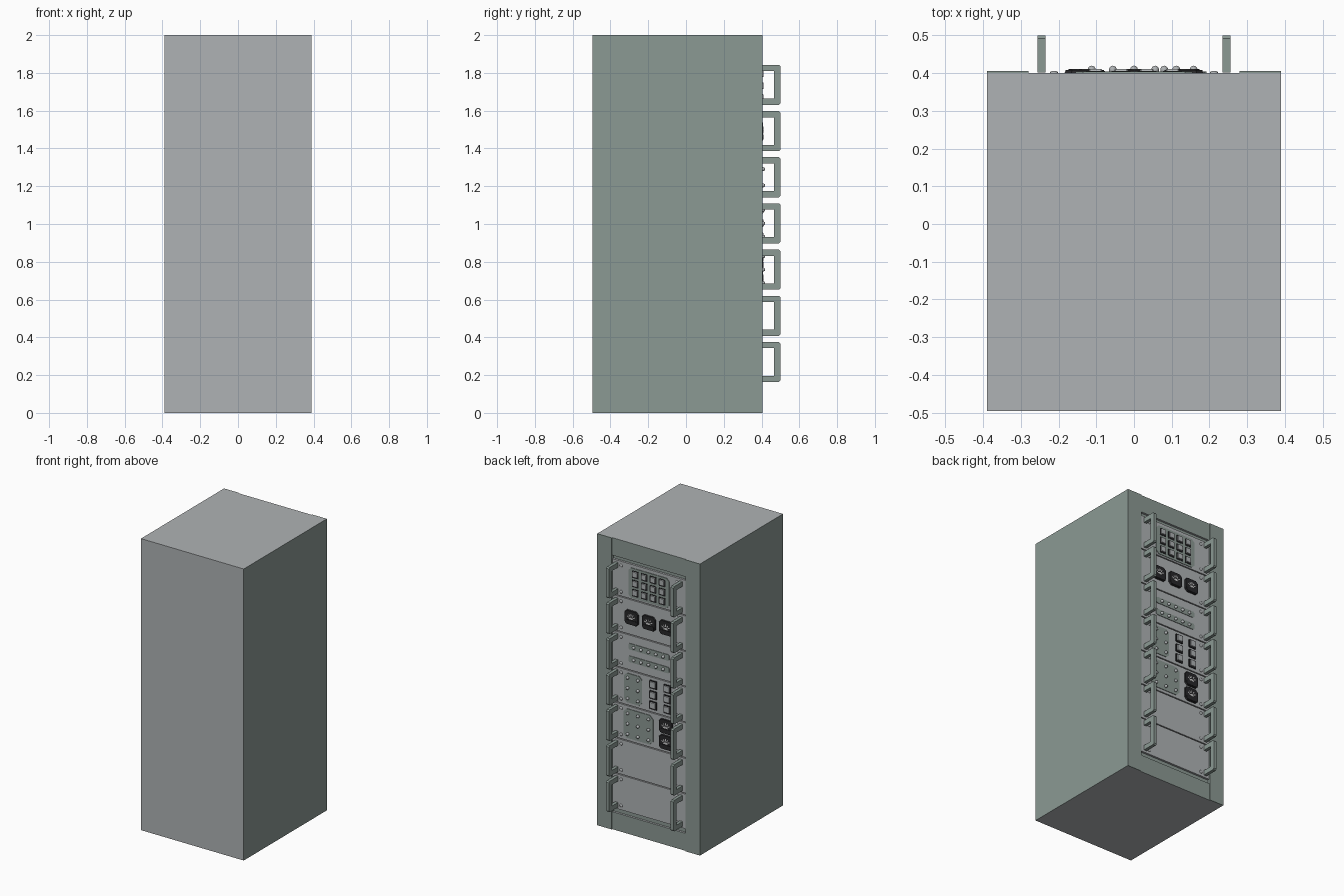
import bpy, bmesh, math
from mathutils import Matrix, Vector

if "Cube" in bpy.data.objects:
    bpy.data.objects.remove(bpy.data.objects["Cube"])


def material(name, rgb):
    m = bpy.data.materials.new(name)
    m.diffuse_color = (*rgb, 1)
    m.use_nodes = True
    m.node_tree.nodes["Principled BSDF"].inputs["Base Color"].default_value = m.diffuse_color
    return m


GREY = material("light grey", (0.43, 0.45, 0.46))
GREEN = material("grey green", (0.26, 0.32, 0.295))
BLACK = material("black", (0.02, 0.02, 0.022))
WHITE = material("dial white", (0.6, 0.6, 0.6))

FACE = 0.40      # plane of the equipment panels, facing +y
PITCH = 0.2445   # panel spacing
MID = 1.003      # height of the middle panel


def finish(name, bm, *mats):
    bmesh.ops.recalc_face_normals(bm, faces=bm.faces)
    me = bpy.data.meshes.new(name)
    bm.to_mesh(me)
    bm.free()
    for m in mats:
        me.materials.append(m)
    ob = bpy.data.objects.new(name, me)
    bpy.context.collection.objects.link(ob)
    return ob


def add_box(bm, x0, x1, y0, y1, z0, z1):
    size = Matrix.Diagonal((x1 - x0, y1 - y0, z1 - z0, 1))
    mid = Matrix.Translation(((x0 + x1) / 2, (y0 + y1) / 2, (z0 + z1) / 2))
    return bmesh.ops.create_cube(bm, size=1, matrix=mid @ size)


def add_prism(bm, points, y0, y1, top=1.0, mat=0):
    """Extrude an x-z outline along y, scaling the outer end by top."""
    n = len(points)
    cx = sum(p[0] for p in points) / n
    cz = sum(p[1] for p in points) / n
    a = [bm.verts.new((x, y0, z)) for x, z in points]
    b = [bm.verts.new((cx + (x - cx) * top, y1, cz + (z - cz) * top)) for x, z in points]
    faces = [bm.faces.new(a), bm.faces.new(b)]
    faces += [bm.faces.new((a[i], a[(i + 1) % n], b[(i + 1) % n], b[i])) for i in range(n)]
    for f in faces:
        f.material_index = mat


def chamfered(x, z, w, h, c):
    """Rectangle outline with cut corners."""
    w, h = w / 2, h / 2
    return [(x + sx * a, z + sz * b) for sx, sz, a, b in (
        (1, 1, w, h - c), (1, 1, w - c, h), (-1, 1, w - c, h), (-1, 1, w, h - c),
        (-1, -1, w, h - c), (-1, -1, w - c, h), (1, -1, w - c, h), (1, -1, w, h - c))]


def add_dome(bm, x, y, z, r, depth):
    m = Matrix.Translation((x, y, z)) @ Matrix.Diagonal((r, depth, r, 1))
    m = m @ Matrix.Rotation(math.pi / 2, 4, 'X')
    bmesh.ops.create_uvsphere(bm, u_segments=12, v_segments=8, radius=1, matrix=m)


def smooth(ob):
    for p in ob.data.polygons:
        p.use_smooth = True


# Cabinet: box with a shallow opening in the equipment side
bm = bmesh.new()
add_box(bm, -0.39, 0.39, -0.495, FACE, 0, 2)
bm.faces.ensure_lookup_table()
bm.normal_update()
door = max(bm.faces, key=lambda f: f.normal.y)
bmesh.ops.inset_region(bm, faces=[door], thickness=0.1)
for v in door.verts:
    v.co.x = math.copysign(0.28, v.co.x)
    v.co.z = 1.88 if v.co.z > 1 else 0.12
ext = bmesh.ops.extrude_face_region(bm, geom=[door])["geom"]
bmesh.ops.translate(bm, vec=(0, -0.014, 0), verts=[g for g in ext if isinstance(g, bmesh.types.BMVert)])
if door.is_valid:
    bmesh.ops.delete(bm, geom=[door], context='FACES_ONLY')
bmesh.ops.recalc_face_normals(bm, faces=bm.faces)
for f in bm.faces:
    f.material_index = int(abs(f.normal.x) > 0.5 or f.normal.y > 0.5)
finish("cabinet", bm, GREY, GREEN)

# Raised side strips of the frame
bm = bmesh.new()
for s in (-1, 1):
    x0, x1 = sorted((s * 0.28, s * 0.39))
    add_box(bm, x0, x1, FACE, FACE + 0.006, 0, 2)
finish("frame_strips", bm, GREEN)

# Panels, corner screws and pull handles, from the bottom up
for i in range(7):
    z = MID + (i - 3) * PITCH
    bm = bmesh.new()
    add_box(bm, -0.279, 0.279, FACE - 0.014, FACE, z - 0.119, z + 0.119)
    finish(f"panel_{i + 1}", bm, GREY)

    bm = bmesh.new()
    for sx in (-1, 1):
        for sz in (-1, 1):
            add_dome(bm, sx * 0.212, FACE, z + sz * 0.09, 0.011, 0.006)
    smooth(finish(f"screws_{i + 1}", bm, GREY))

    bm = bmesh.new()
    c, y0, y1, h, t = 0.008, FACE + 0.002, 0.5, 0.106, 0.033
    outline = [(y0, h), (y1 - c, h), (y1, h - c), (y1, c - h), (y1 - c, -h), (y0, -h),
               (y0, t - h), (y1 - t, t - h), (y1 - t, h - t), (y0, h - t)]
    for sx in (-1, 1):
        f = bm.faces.new([bm.verts.new((sx * 0.245 - 0.011, y, z + dz)) for y, dz in outline])
        ext = bmesh.ops.extrude_face_region(bm, geom=[f])["geom"]
        bmesh.ops.translate(bm, vec=(0.022, 0, 0), verts=[g for g in ext if isinstance(g, bmesh.types.BMVert)])
    finish(f"handles_{i + 1}", bm, GREEN)


def plate(name, x, z, w, h, c=0.02):
    bm = bmesh.new()
    add_prism(bm, chamfered(x, z, w, h, c), FACE, FACE + 0.004)
    finish(name, bm, GREEN)


def knobs(name, xs, zs):
    bm = bmesh.new()
    for x in xs:
        for z in zs:
            add_dome(bm, x, FACE + 0.008, z, 0.0105, 0.0115)
    smooth(finish(name, bm, GREY))


def keys(name, xs, zs, w):
    """Black bezels holding raised square caps."""
    bm = bmesh.new()
    for x in xs:
        for z in zs:
            add_prism(bm, chamfered(x, z, w, w, 0.003), FACE, FACE + 0.006)
            add_prism(bm, chamfered(x, z + 0.002, w * 0.72, w * 0.72, 0.003),
                      FACE + 0.006, FACE + 0.011, 0.9, 1)
    finish(name, bm, BLACK, GREY)


def gauge(name, x, z, w=0.106, h=0.1):
    """Black meter with a pale fan of scale marks and a lower cover."""
    bm = bmesh.new()
    add_prism(bm, chamfered(x, z, w, h, 0.018), FACE, FACE + 0.008, 0.94)
    y = FACE + 0.008
    for k in range(5):
        a = math.radians(30 + 30 * k)
        d, n = Vector((math.cos(a), math.sin(a))), Vector((-math.sin(a), math.cos(a))) * 0.0032
        o = Vector((x, z - 0.008))
        add_prism(bm, [tuple(o + d * r + n * s) for r, s in
                       ((0.019, -1), (0.035, -1), (0.035, 1), (0.019, 1))], y, y + 0.001, 1, 1)
    fan = [(x + 0.018 * math.cos(math.pi * k / 8), z - 0.01 + 0.014 * math.sin(math.pi * k / 8))
           for k in range(9)]
    add_prism(bm, fan, y, y + 0.001, 1, 1)
    add_prism(bm, chamfered(x, z - 0.029, w * 0.8, 0.028, 0.006), y, y + 0.003)
    finish(name, bm, BLACK, WHITE)


# Keypad panel
z = MID + 3 * PITCH
plate("keypad_plate", 0, z - 0.006, 0.31, 0.205)
keys("keypad_keys", [(i - 1.5) * 0.068 for i in range(4)], [z - 0.006 + k * 0.063 for k in (-1, 0, 1)], 0.05)

# Meter panel
z = MID + 2 * PITCH
for i in (-1, 0, 1):
    gauge(f"meter_{i + 2}", i * 0.131, z - 0.002)

# Indicator panel with two rows of knobs
z = MID + PITCH
for i, dz in enumerate((-0.043, 0.043)):
    plate(f"indicator_strip_{i + 1}", 0, z + dz, 0.31, 0.042, 0.008)
    knobs(f"indicator_knobs_{i + 1}", [k * 0.056 for k in range(-2, 3)], [z + dz])

# Switch panel
z = MID
rows = [z + k * 0.071 for k in (-1, 0, 1)]
plate("switch_knob_plate", 0.12, z, 0.135, 0.2)
knobs("switch_knobs", (0.158, 0.08), rows)
keys("switches", (-0.033, -0.14), rows, 0.056)

# Control panel with knobs and two stacked meters
z = MID - PITCH
plate("control_plate", 0.08, z, 0.225, 0.2, 0.025)
knobs("control_knobs", (0.158, 0.08, 0.0), [z + k * 0.071 for k in (-1, 0, 1)])
for i, dz in enumerate((-0.054, 0.054)):
    gauge(f"stacked_meter_{i + 1}", -0.13, z + dz)
